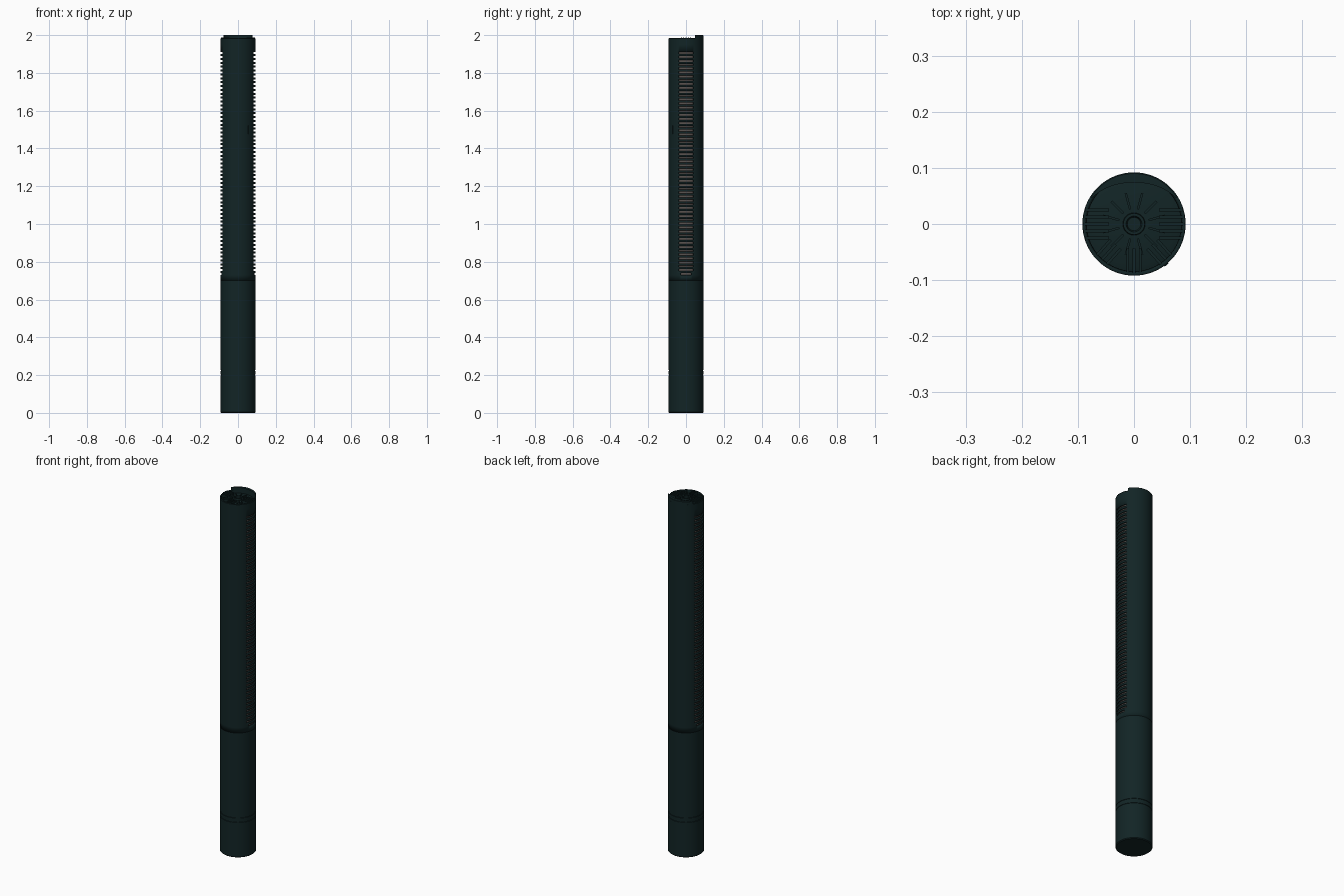
import bpy, bmesh
from math import sin, cos, pi, sqrt, atan2, radians
from mathutils import Matrix, Vector

cube = bpy.data.objects.get("Cube")
if cube:
    bpy.data.objects.remove(cube)

R = 0.092        # tube radius
SEG = 96         # sides of the tube
RIM = 1.985      # height of the tube's open end


def material(name, rgb):
    m = bpy.data.materials.new(name)
    m.use_nodes = True
    m.diffuse_color = (*rgb, 1)
    m.node_tree.nodes["Principled BSDF"].inputs["Base Color"].default_value = (*rgb, 1)
    return m


teal = material("dark teal metal", (0.006, 0.018, 0.019))
grey = material("warm grey mesh", (0.10, 0.085, 0.078))


def finish(name, bm, mat, smooth=True):
    bmesh.ops.recalc_face_normals(bm, faces=bm.faces)
    me = bpy.data.meshes.new(name)
    bm.to_mesh(me)
    bm.free()
    me.materials.append(mat)
    ob = bpy.data.objects.new(name, me)
    bpy.context.collection.objects.link(ob)
    if smooth:
        bpy.ops.object.select_all(action="DESELECT")
        ob.select_set(True)
        bpy.context.view_layer.objects.active = ob
        bpy.ops.object.shade_smooth_by_angle(angle=radians(35))
    return ob


def lathe(bm, profile, seg=SEG):
    """Spin (radius, height) points into rings joined by quads."""
    rings = [[bm.verts.new((r * cos(2 * pi * i / seg), r * sin(2 * pi * i / seg), z))
              for i in range(seg)] for r, z in profile]
    for a, b in zip(rings, rings[1:]):
        for i in range(seg):
            j = (i + 1) % seg
            bm.faces.new((a[i], a[j], b[j], b[i]))
    return rings


def bar(bm, centre, size, angle=0):
    m = (Matrix.Translation(centre) @ Matrix.Rotation(angle, 4, "Z")
         @ Matrix.Diagonal((*size, 1)))
    bmesh.ops.create_cube(bm, size=1, matrix=m)


# Handle end of the tube with its two joint grooves
bm = bmesh.new()
profile = [(R - 0.004, 0), (R, 0.004)]
for z in (0.2, 0.225):
    profile += [(R, z - 0.003), (R - 0.002, z - 0.002), (R - 0.002, z + 0.002), (R, z + 0.003)]
profile.append((R, 0.7))
rings = lathe(bm, profile)
bm.faces.new(rings[0])
finish("handle_tube", bm, teal)

# Slotted tube: alternate rows are opened on both sides
SLOTS, LOW, HIGH = 58, 0.73, 1.92
pitch = (HIGH - LOW) / SLOTS
levels = [0.7]
for k in range(SLOTS):
    levels += [LOW + k * pitch, LOW + (k + 0.5) * pitch]
levels += [1.95, RIM - 0.003]
bm = bmesh.new()
lathe(bm, [(R, z) for z in levels] + [(R - 0.003, RIM)])
openings = []
for f in bm.faces:
    c = f.calc_center_median()
    k = (c.z - LOW) / pitch
    if 0 < k < SLOTS and k % 1 < 0.5:
        # rounded lower end of the slotted panel
        t = min(1, (k + 0.5) / 3)
        if abs(c.y) < 0.043 * sqrt(1 - (1 - t) ** 2):
            openings.append(f)
bmesh.ops.delete(bm, geom=openings, context="FACES")
tube = finish("slotted_tube", bm, teal)
wall = tube.modifiers.new("wall", "SOLIDIFY")
wall.thickness = 0.007
wall.offset = -1

# Mesh lining behind the slots
bm = bmesh.new()
lathe(bm, [(0.079, 0.71), (0.079, 1.94)], 64)
finish("mesh_lining", bm, grey)

# Recessed end cap with a centre boss
bm = bmesh.new()
rings = lathe(bm, [(R - 0.004, 1.965), (0.075, 1.97), (0.024, 1.972), (0.02, 1.972),
                   (0.019, 1.982), (0.014, 1.982), (0.012, 1.976)])
bm.faces.new(rings[-1])
finish("end_cap", bm, teal)

# Ribs on the cap: side groups, front group, diagonals and short spokes
bm = bmesh.new()
for side in (-1, 1):
    for k in range(-2, 3):
        y = k * 0.0125
        outer = sqrt((R - 0.001) ** 2 - y * y)
        bar(bm, (side * (outer + 0.045) / 2, y, 1.977), (outer - 0.045, 0.005, 0.019))
    for k in range(-1, 2):
        a = -pi / 2 + side * radians(42)
        across = Vector((-sin(a), cos(a), 0)) * k * 0.012
        centre = Vector((cos(a), sin(a), 0)) * 0.067 + across + Vector((0, 0, 1.975))
        bar(bm, centre, (0.036, 0.005, 0.015), a)
for k in range(-1, 2):
    bar(bm, (k * 0.011, -0.066, 1.976), (0.005, 0.044, 0.018))
for k in range(12):
    a = k * pi / 6 + pi / 12
    bar(bm, (0.042 * cos(a), 0.042 * sin(a), 1.973), (0.03, 0.004, 0.01), a)
finish("cap_ribs", bm, teal, False)

# Raised crescent along the back of the rim
bm = bmesh.new()
N = 28
loops = []
for i in range(N + 1):
    a = radians(32 + 116 * i / N)
    inner = R - 0.004 - 0.014 * sin(pi * i / N)
    loops.append([bm.verts.new((r * cos(a), r * sin(a), z))
                  for r, z in ((R, 1.97), (R, 1.998), (R - 0.002, 2.0),
                               (inner, 2.0), (inner, 1.965))])
for a, b in zip(loops, loops[1:]):
    for i in range(5):
        j = (i + 1) % 5
        bm.faces.new((a[i], a[j], b[j], b[i]))
bm.faces.new(loops[0])
bm.faces.new(loops[-1])
finish("rim_crescent", bm, teal)

# Small latch on the front left of the tube
bm = bmesh.new()
a = atan2(-0.072, 0.057)
bar(bm, (R * cos(a), R * sin(a), 1.5), (0.003, 0.008, 0.045), a)
finish("side_latch", bm, teal, False)
